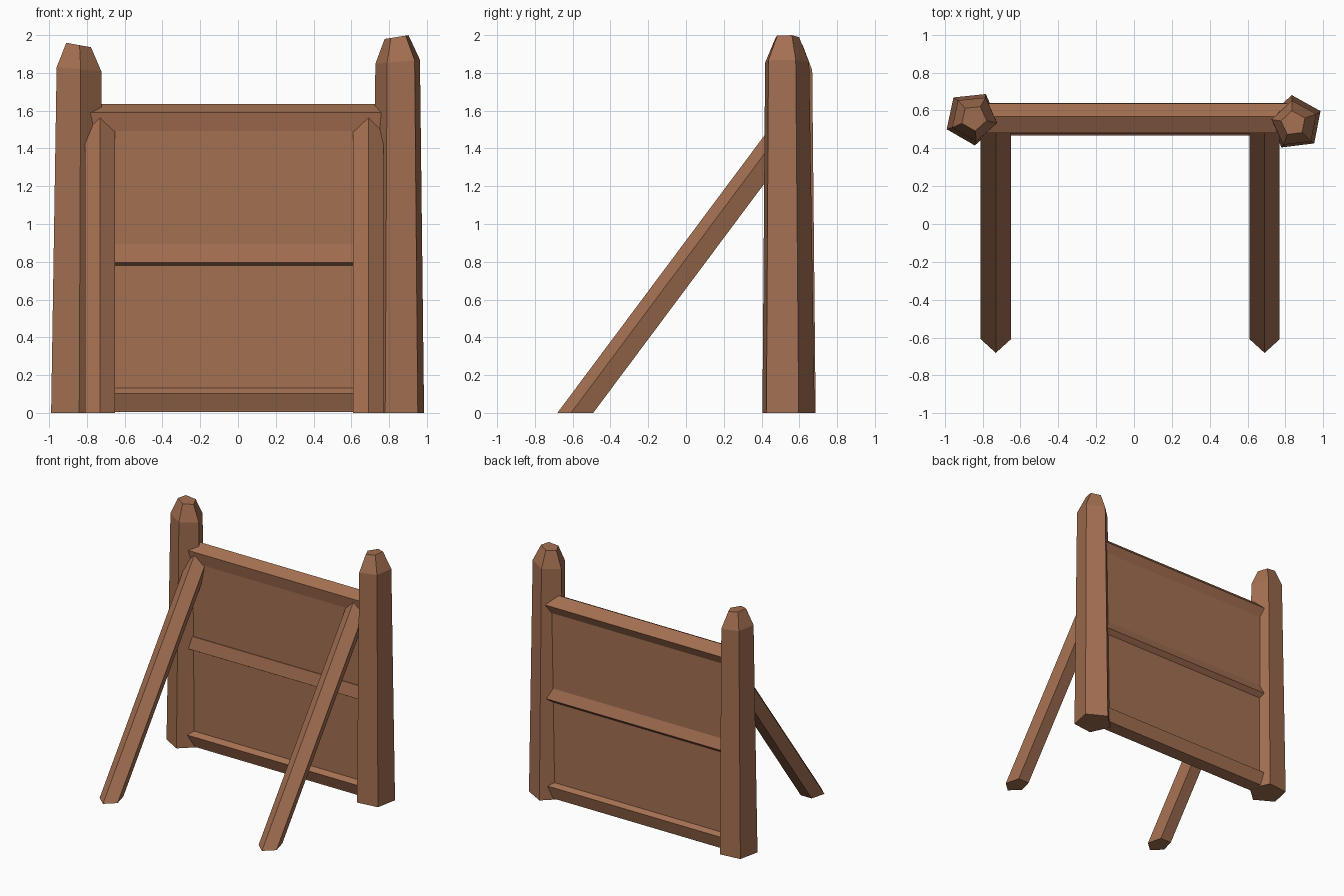
import bpy, math

if "Cube" in bpy.data.objects:
    bpy.data.objects.remove(bpy.data.objects["Cube"])

wood = bpy.data.materials.new("brown_wood")
wood.diffuse_color = (0.37, 0.16, 0.083, 1)
wood.use_nodes = True
wood.node_tree.nodes["Principled BSDF"].inputs["Base Color"].default_value = wood.diffuse_color


def ngon(r, deg, n=5):
    """Points of a regular polygon starting at an angle."""
    return [(r * math.cos(math.radians(deg + 360 / n * i)),
             r * math.sin(math.radians(deg + 360 / n * i))) for i in range(n)]


def loft(name, rings):
    """Skin a stack of equal rings and cap both ends."""
    n = len(rings[0])
    verts = [v for ring in rings for v in ring]
    faces = [tuple(range(n))[::-1], tuple(range(len(verts) - n, len(verts)))]
    for k in range(len(rings) - 1):
        for i in range(n):
            j = (i + 1) % n
            faces.append((k * n + i, k * n + j, (k + 1) * n + j, (k + 1) * n + i))
    mesh = bpy.data.meshes.new(name)
    mesh.from_pydata(verts, [], faces)
    mesh.materials.append(wood)
    obj = bpy.data.objects.new(name, mesh)
    bpy.context.collection.objects.link(obj)
    # consistent outward normals
    import bmesh
    bm = bmesh.new()
    bm.from_mesh(mesh)
    bmesh.ops.recalc_face_normals(bm, faces=bm.faces)
    bm.to_mesh(mesh)
    bm.free()
    return obj


def post(name, deg, levels):
    """Five-sided post; each level is (cx, cy, cz, radius, slope in x)."""
    loft(name, [[(cx + x, cy + y, cz + s * x) for x, y in ngon(r, deg)]
                for cx, cy, cz, r, s in levels])


# Corner posts with slanted, chopped tips
post("left_post", 204, [(-0.856, 0.56, 0, 0.146, 0),
                        (-0.846, 0.56, 1.82, 0.125, -0.09),
                        (-0.846, 0.56, 1.948, 0.069, -0.18)])
post("right_post", 25, [(0.851, 0.534, 0, 0.148, 0),
                        (0.85, 0.528, 1.859, 0.125, 0.09),
                        (0.842, 0.532, 1.99, 0.067, 0.16)])

# Three five-sided cross rails: height, radius, rotation
for name, z, r, deg in (("top_rail", 1.553, 0.083, 82),
                        ("middle_rail", 0.831, 0.085, 60),
                        ("bottom_rail", 0.08, 0.09, 93)):
    loft(name, [[(x, 0.555 + a, z + b) for a, b in ngon(r, deg)]
                for x in (-0.82, 0.82)])

# Wall panel between the posts
loft("wall_panel", [[(x, y, z) for y, z in ((0.503, 0.01), (0.603, 0.01),
                                            (0.603, 1.55), (0.503, 1.55))]
                    for x in (-0.84, 0.84)])

# Sloping braces, cut flat at the ground and upright at the wall
slope, sin_a, wall_y = 1.34, 0.80, 0.515
for name, cx in (("left_brace", -0.73), ("right_brace", 0.69)):
    foot = [(cx + a, -0.576 - b / sin_a) for a, b in ngon(0.084, 90)]
    loft(name, [[(x, y, 0) for x, y in foot],
                [(x, wall_y, (wall_y - y) * slope) for x, y in foot]])
